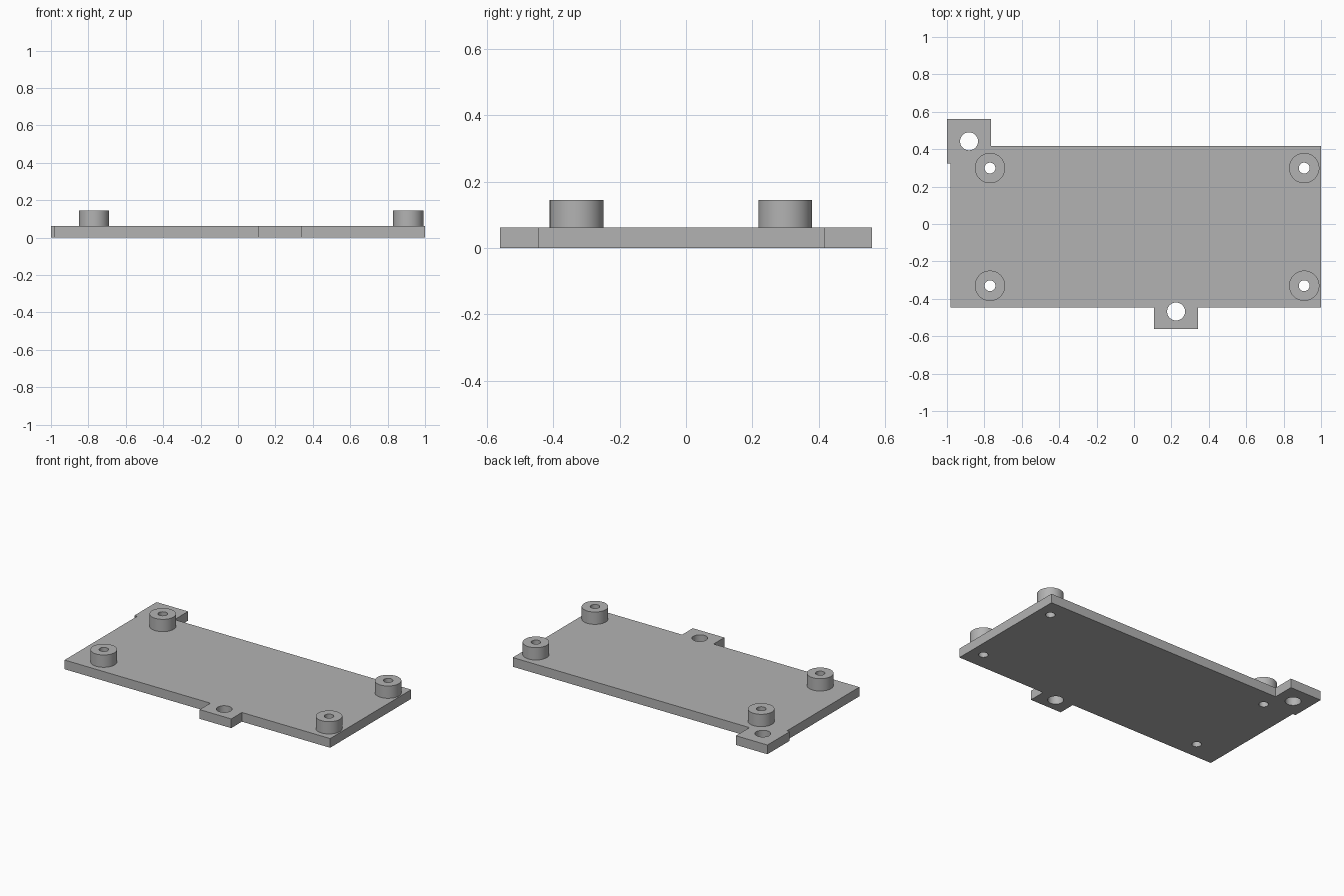
import bpy, bmesh

cube = bpy.data.objects.get("Cube")
if cube:
    bpy.data.objects.remove(cube, do_unlink=True)

PLATE_H, POST_TOP = 0.062, 0.145
POST_R, BORE_R, TAB_HOLE_R = 0.081, 0.029, 0.048
SIDES = 64

grey = bpy.data.materials.new("plain grey")
grey.use_nodes = True
colour = (0.45, 0.45, 0.45, 1)
grey.diffuse_color = colour
grey.node_tree.nodes["Principled BSDF"].inputs["Base Color"].default_value = colour


def add_object(name, bm):
    bmesh.ops.recalc_face_normals(bm, faces=bm.faces)
    mesh = bpy.data.meshes.new(name)
    bm.to_mesh(mesh)
    bm.free()
    mesh.materials.append(grey)
    obj = bpy.data.objects.new(name, mesh)
    bpy.context.collection.objects.link(obj)
    return obj


def smooth(obj):
    bpy.ops.object.select_all(action="DESELECT")
    obj.select_set(True)
    bpy.context.view_layer.objects.active = obj
    bpy.ops.object.shade_smooth_by_angle()


# Base plate with its two mounting tabs, as one extruded outline
outline = [(-0.98, -0.447), (0.107, -0.447), (0.107, -0.561), (0.342, -0.561),
           (0.342, -0.447), (1, -0.447), (1, 0.417), (-0.765, 0.417),
           (-0.765, 0.561), (-1, 0.561), (-1, 0.324), (-0.98, 0.324)]
bm = bmesh.new()
face = bm.faces.new([bm.verts.new((x, y, 0)) for x, y in outline])
top = bmesh.ops.extrude_face_region(bm, geom=[face])["geom"]
bmesh.ops.translate(bm, vec=(0, 0, PLATE_H),
                    verts=[v for v in top if isinstance(v, bmesh.types.BMVert)])
plate = add_object("base_plate", bm)

# Hole positions: four bores under the posts and one hole in each tab
posts = {"front_right_post": (-0.77, -0.33), "front_left_post": (0.91, -0.33),
         "back_right_post": (-0.77, 0.299), "back_left_post": (0.91, 0.299)}
holes = [(x, y, BORE_R) for x, y in posts.values()]
holes += [(-0.882, 0.442, TAB_HOLE_R), (0.225, -0.468, TAB_HOLE_R)]

# Drill the plate
bm = bmesh.new()
for x, y, r in holes:
    made = bmesh.ops.create_cone(bm, cap_ends=True, segments=SIDES,
                                 radius1=r, radius2=r, depth=1)
    bmesh.ops.translate(bm, verts=made["verts"], vec=(x, y, 0))
cutter = add_object("hole_cutter", bm)
cutter.hide_render = True
cutter.hide_viewport = True
drill = plate.modifiers.new("holes", "BOOLEAN")
drill.operation = "DIFFERENCE"
drill.solver = "EXACT"
drill.object = cutter

# Bake the drilled plate so the cutter can go
bpy.context.view_layer.update()
drilled = bpy.data.meshes.new_from_object(
    plate.evaluated_get(bpy.context.evaluated_depsgraph_get()))
plate.modifiers.clear()
plate.data = drilled
bpy.data.objects.remove(cutter, do_unlink=True)
smooth(plate)

# Hollow standoff posts, each an outer wall, a bore wall and a top ring
for name, (x, y) in posts.items():
    bm = bmesh.new()
    rings = []
    for r, z in ((POST_R, PLATE_H), (POST_R, POST_TOP),
                 (BORE_R, POST_TOP), (BORE_R, PLATE_H)):
        made = bmesh.ops.create_circle(bm, segments=SIDES, radius=r)
        bmesh.ops.translate(bm, verts=made["verts"], vec=(x, y, z))
        rings.append(made["verts"])
    for lower, upper in zip(rings, rings[1:]):
        for i in range(SIDES):
            j = (i + 1) % SIDES
            bm.faces.new((lower[i], lower[j], upper[j], upper[i]))
    loose = [e for e in bm.edges if not e.link_faces]
    bmesh.ops.delete(bm, geom=loose, context="EDGES")
    smooth(add_object(name, bm))
